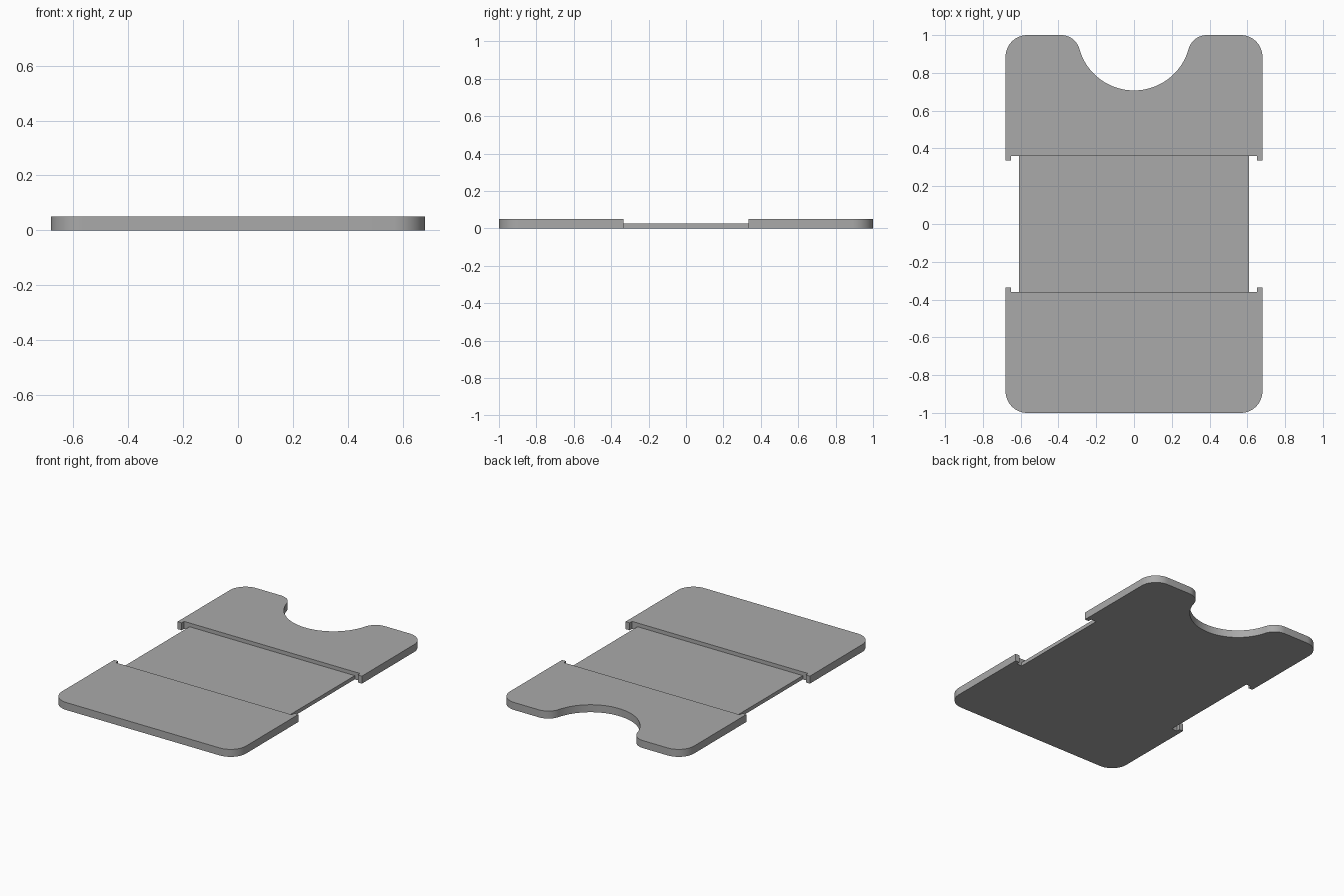
import bpy, bmesh
from math import cos, sin, pi, atan2, hypot, radians

W, L, T = 0.68, 1.0, 0.05          # half width, half length, thickness
STEP, LIP, LIP_IN = 0.36, 0.335, 0.65
MID_W, MID_T = 0.61, 0.025
R = 0.115                          # outer corner radius

if "Cube" in bpy.data.objects:
    bpy.data.objects.remove(bpy.data.objects["Cube"])

grey = bpy.data.materials.new("plain grey")
grey.use_nodes = True
colour = (0.4, 0.4, 0.4, 1)
grey.diffuse_color = colour
grey.node_tree.nodes["Principled BSDF"].inputs["Base Color"].default_value = colour


def arc(cx, cy, r, a, b, n=16):
    return [(cx + r * cos(a + (b - a) * i / n), cy + r * sin(a + (b - a) * i / n))
            for i in range(n + 1)]


def plate(name, outline, height):
    bm = bmesh.new()
    base = bm.faces.new([bm.verts.new((x, y, 0)) for x, y in outline])
    top = bmesh.ops.extrude_face_region(bm, geom=[base])["geom"]
    bmesh.ops.translate(bm, vec=(0, 0, height),
                        verts=[v for v in top if isinstance(v, bmesh.types.BMVert)])
    bmesh.ops.recalc_face_normals(bm, faces=bm.faces)
    mesh = bpy.data.meshes.new(name)
    bm.to_mesh(mesh)
    bm.free()
    mesh.materials.append(grey)
    ob = bpy.data.objects.new(name, mesh)
    bpy.context.collection.objects.link(ob)
    bpy.ops.object.select_all(action="DESELECT")
    ob.select_set(True)
    bpy.context.view_layer.objects.active = ob
    bpy.ops.object.shade_smooth_by_angle(angle=radians(30))


def mirrored(half):
    return half + [(-x, y) for x, y in reversed(half) if x > 1e-6]


# Right half of an end plate: step edge, side lip, rounded corner
side = [(LIP_IN, STEP), (LIP_IN, LIP), (W, LIP)] + arc(W - R, L - R, R, 0, pi / 2)

# Thumb notch: large arc blended into the end edge by tangent fillets
notch_r, fillet = 0.3, 0.1
notch_y = 0.707 + notch_r
fy = L - fillet
fx = ((notch_r + fillet) ** 2 - (notch_y - fy) ** 2) ** 0.5
meet = atan2(fy - notch_y, fx)
notch = arc(fx, fy, fillet, pi / 2, pi + meet) + arc(0, notch_y, notch_r, meet, -pi / 2, 24)[1:]
notch[-1] = (0, notch[-1][1])

plate("notched_end_plate", mirrored(side + notch), T)
plate("plain_end_plate", [(x, -y) for x, y in mirrored(side)], T)

# Thin recessed web joining the two ends
plate("recessed_centre", mirrored([(MID_W, -STEP), (MID_W, STEP)]), MID_T)
